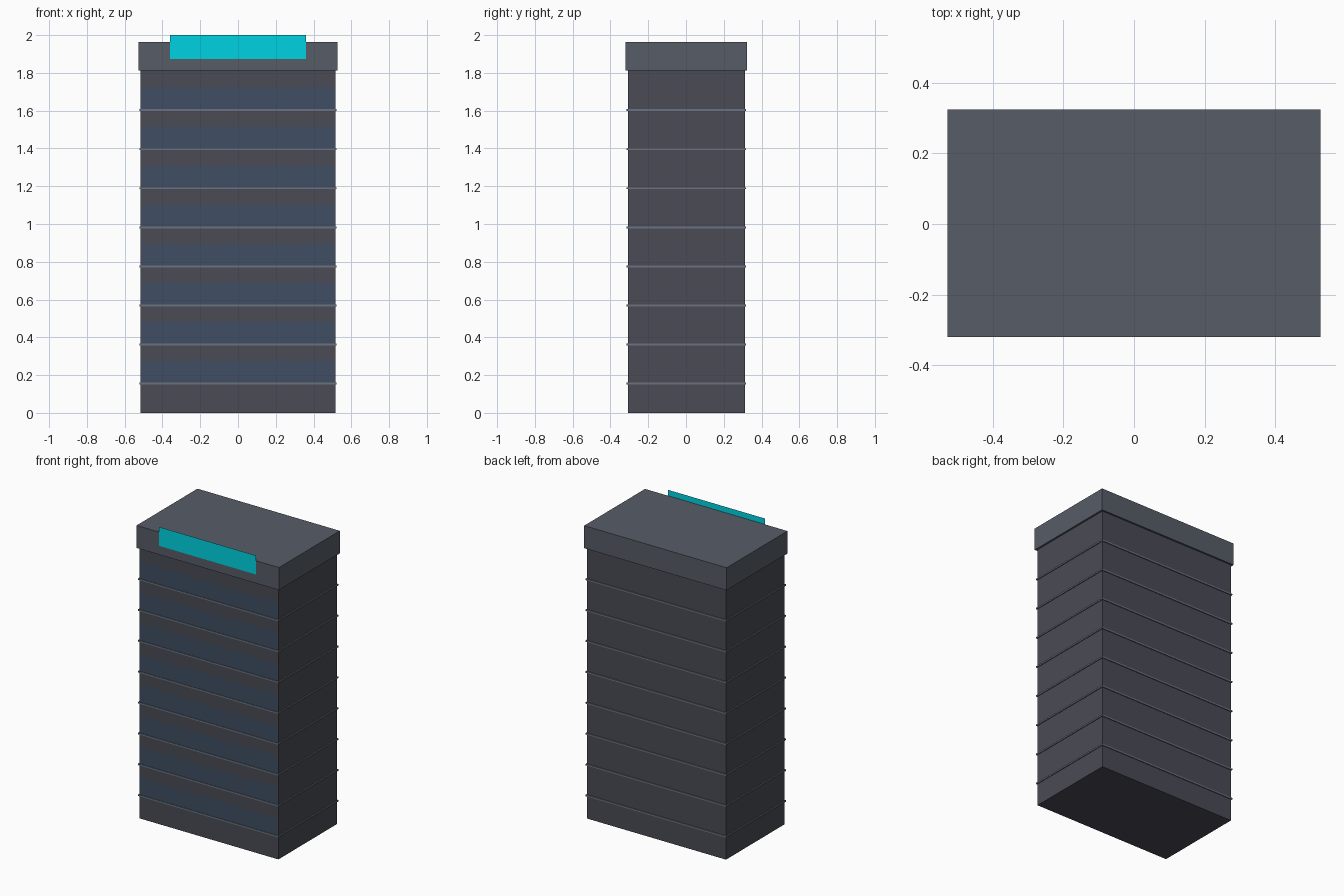
import bpy

if "Cube" in bpy.data.objects:
    bpy.data.objects.remove(bpy.data.objects["Cube"])

BODY_X, CAP_X = 0.515, 0.5275      # half widths
MID_Y = 0.002                      # volumes sit slightly behind the sign plane
FLOOR, FIRST, FLOORS = 0.2068, 0.155, 8


def material(name, rgb):
    m = bpy.data.materials.new(name)
    m.diffuse_color = (*rgb, 1)
    m.use_nodes = True
    m.node_tree.nodes["Principled BSDF"].inputs["Base Color"].default_value = m.diffuse_color
    return m


def box(name, hx, hy, z0, z1, mat):
    bpy.ops.mesh.primitive_cube_add(size=1, location=(0, MID_Y, (z0 + z1) / 2))
    ob = bpy.context.object
    ob.name = name
    ob.scale = (2 * hx, 2 * hy, z1 - z0)
    bpy.ops.object.transform_apply(location=False, rotation=False, scale=True)
    ob.data.materials.append(mat)
    return ob


def front_panel(name, hx, y, z0, z1, mat):
    # single flat face looking toward -y
    me = bpy.data.meshes.new(name)
    me.from_pydata([(-hx, y, z0), (hx, y, z0), (hx, y, z1), (-hx, y, z1)],
                   [], [(0, 1, 2, 3)])
    me.materials.append(mat)
    ob = bpy.data.objects.new(name, me)
    bpy.context.collection.objects.link(ob)
    return ob


wall = material("wall", (0.068, 0.07, 0.09))
trim = material("trim", (0.15, 0.17, 0.21))
roof = material("roof", (0.095, 0.108, 0.135))
glass = material("glass", (0.05, 0.077, 0.125))
cyan = material("cyan", (0.0, 0.65, 0.76))

# Main tower and overhanging roof cap
box("tower_body", BODY_X, 0.31, 0, 1.812, wall)
box("roof_cap", CAP_X, 0.322, 1.812, 1.963, roof)

# Floor ledges, each with a strip window above it on the front
for i in range(FLOORS):
    z = FIRST + i * FLOOR
    box(f"floor_ledge_{i + 1}", 0.521, 0.316, z - 0.005, z + 0.005, trim)
    front_panel(f"window_strip_{i + 1}", 0.51, MID_Y - 0.3125, z + 0.003, z + 0.119, glass)

# Glowing sign panel on the cap front
front_panel("sign_panel", 0.36, -0.324, 1.873, 2.0, cyan)
